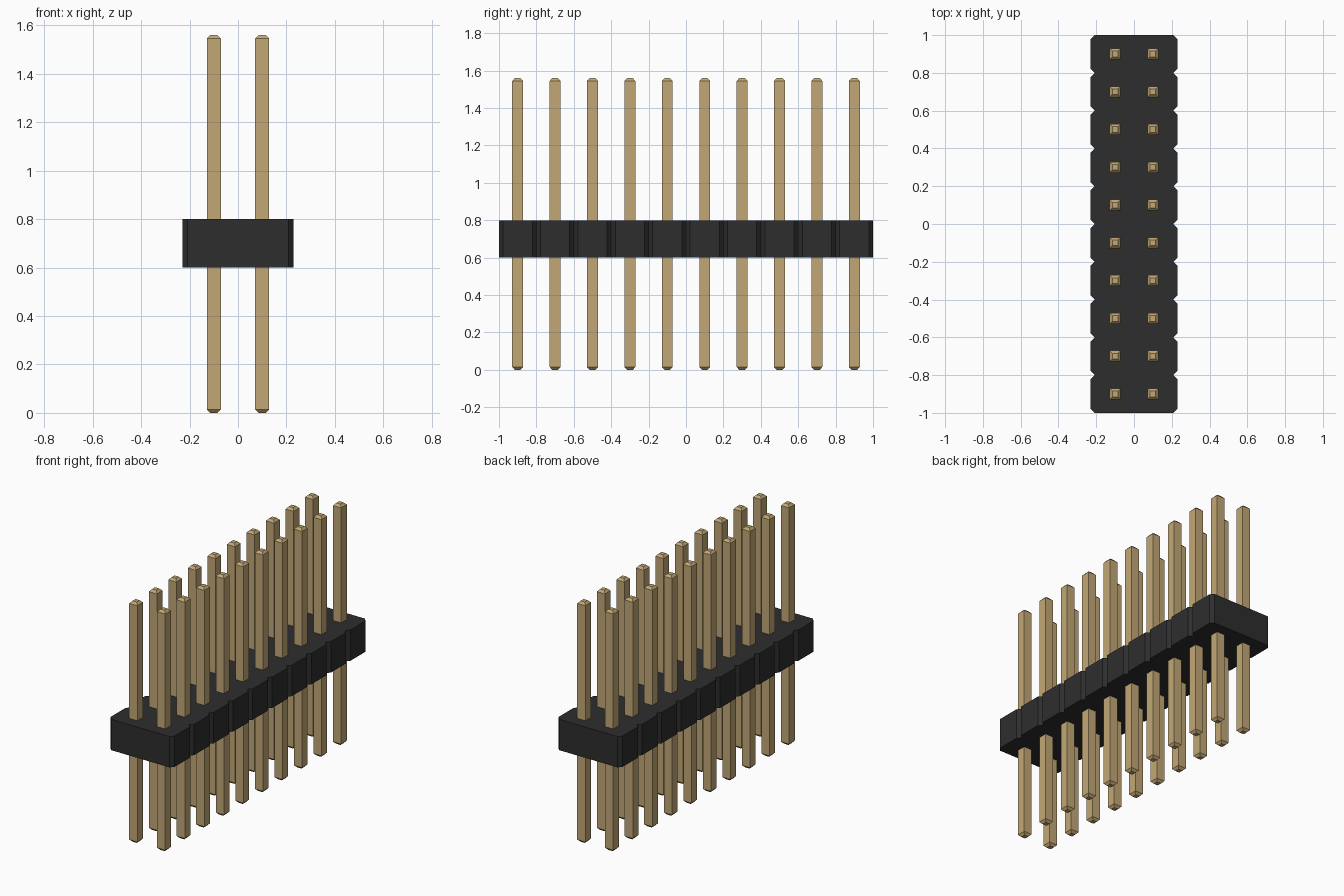
import bpy
import bmesh

cube = bpy.data.objects.get("Cube")
if cube:
    bpy.data.objects.remove(cube, do_unlink=True)


def make_material(name, color):
    mat = bpy.data.materials.new(name)
    mat.use_nodes = True
    mat.diffuse_color = color
    mat.node_tree.nodes["Principled BSDF"].inputs["Base Color"].default_value = color
    return mat


def make_object(name, bm, mat):
    bmesh.ops.recalc_face_normals(bm, faces=bm.faces)
    mesh = bpy.data.meshes.new(name)
    bm.to_mesh(mesh)
    bm.free()
    mesh.materials.append(mat)
    obj = bpy.data.objects.new(name, mesh)
    bpy.context.collection.objects.link(obj)
    return obj


black = make_material("black plastic", (0.027, 0.027, 0.027, 1))
gold = make_material("gold metal", (0.54, 0.39, 0.18, 1))

COUNT, PITCH = 10, 0.2
HALF_WIDTH, CHAMFER = 0.23, 0.022
BASE, TOP = 0.6, 0.8

# Housing: chamfered cells joined into one notched outline, then extruded
side = []
for i in range(COUNT):
    y0 = -1 + i * PITCH
    if i == 0:
        side.append((HALF_WIDTH - CHAMFER, y0))
    side += [(HALF_WIDTH, y0 + CHAMFER),
             (HALF_WIDTH, y0 + PITCH - CHAMFER),
             (HALF_WIDTH - CHAMFER, y0 + PITCH)]
outline = side + [(-x, y) for x, y in reversed(side)]
bm = bmesh.new()
face = bm.faces.new([bm.verts.new((x, y, BASE)) for x, y in outline])
result = bmesh.ops.extrude_face_region(bm, geom=[face])
top_verts = [v for v in result["geom"] if isinstance(v, bmesh.types.BMVert)]
bmesh.ops.translate(bm, verts=top_verts, vec=(0, 0, TOP - BASE))
make_object("housing", bm, black)

# Pin: square section rings, tapered at both tips
HEIGHT, TAPER = 1.56, 0.015
PIN, TIP = 0.029, 0.015
bm = bmesh.new()
rings = []
for half, z in ((TIP, 0), (PIN, TAPER), (PIN, HEIGHT - TAPER), (TIP, HEIGHT)):
    corners = ((-half, -half), (half, -half), (half, half), (-half, half))
    rings.append([bm.verts.new((x, y, z)) for x, y in corners])
for low, high in zip(rings, rings[1:]):
    for k in range(4):
        n = (k + 1) % 4
        bm.faces.new((low[k], low[n], high[n], high[k]))
bm.faces.new(rings[0][::-1])
bm.faces.new(rings[-1])
pin = make_object("pin", bm, gold)

# Two rows of pins sharing one mesh
for i in range(COUNT):
    for row, x in (("left", PITCH / 2), ("right", -PITCH / 2)):
        obj = bpy.data.objects.new(f"{row}_pin_{i + 1}", pin.data)
        obj.location = (x, -1 + (i + 0.5) * PITCH, 0)
        bpy.context.collection.objects.link(obj)
bpy.data.objects.remove(pin, do_unlink=True)
